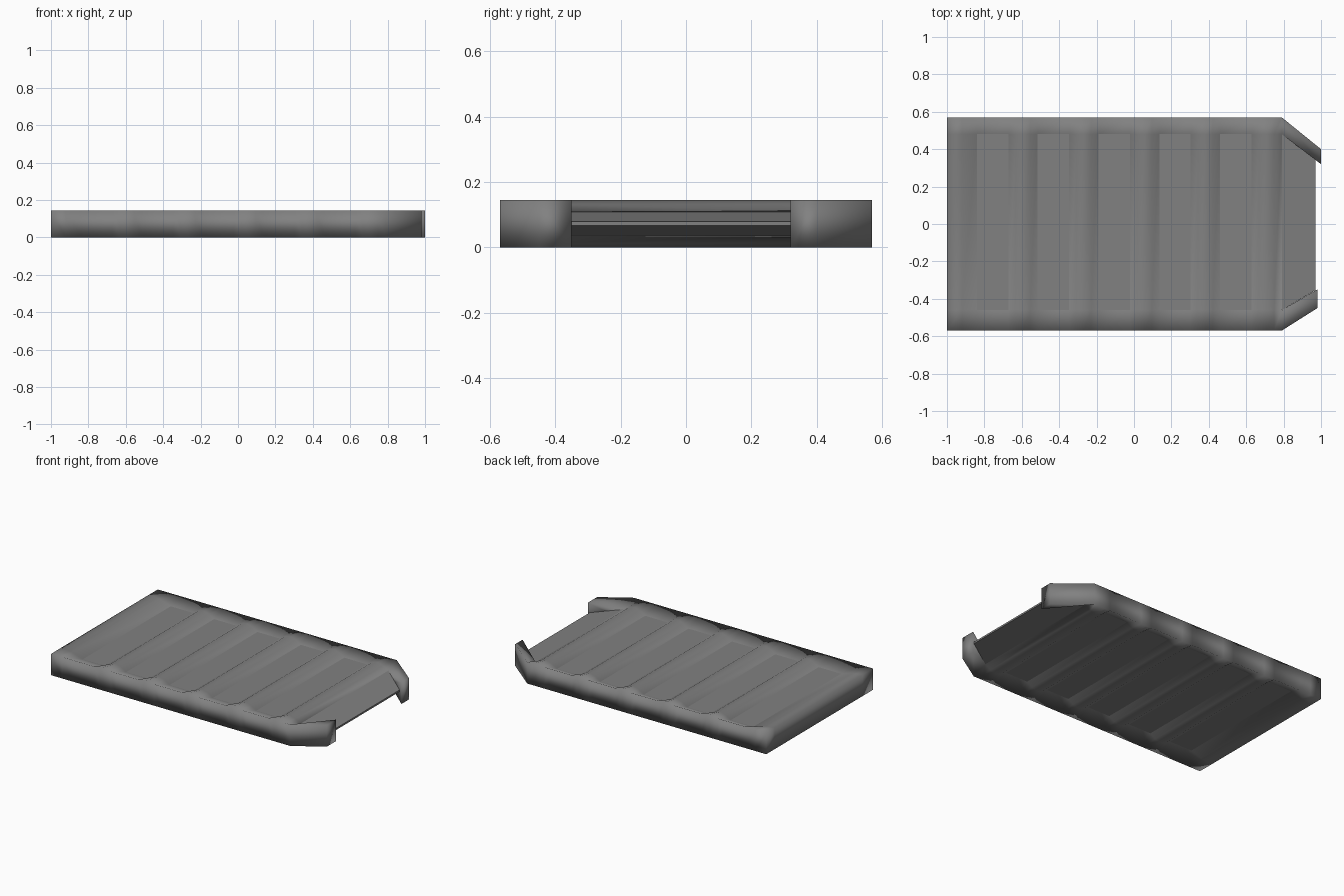
import bpy, bmesh

if "Cube" in bpy.data.objects:
    bpy.data.objects.remove(bpy.data.objects["Cube"])

MID = 0.0725                   # mirror height of the tray
RIM, LIP = 0.0725, 0.036       # half thickness at the rim and at the slots
YS = [-0.57, -0.46, 0.48, 0.57]  # outer sides and slot ends

mat = bpy.data.materials.new("dark_grey")
mat.diffuse_color = (0.22, 0.22, 0.22, 1)
mat.use_nodes = True
mat.node_tree.nodes["Principled BSDF"].inputs["Base Color"].default_value = mat.diffuse_color


def face(bm, points):
    # Skip repeated corners so quads may collapse to triangles
    unique = list(dict.fromkeys(points))
    if len(unique) > 2:
        bm.faces.new([bm.verts.new(p) for p in unique])


def finish(bm, name, smooth):
    bmesh.ops.remove_doubles(bm, verts=bm.verts, dist=1e-5)
    if smooth:
        bmesh.ops.recalc_face_normals(bm, faces=bm.faces)
    for f in bm.faces:
        f.smooth = smooth
    me = bpy.data.meshes.new(name)
    bm.to_mesh(me)
    bm.free()
    me.materials.append(mat)
    ob = bpy.data.objects.new(name, me)
    bpy.context.collection.objects.link(ob)


# Stations along x: (position, half thickness between the side rims, slot starts here)
slots = [(-0.84 + 0.325 * i, -0.672 + 0.325 * i) for i in range(5)]
stations = [(-1.0, RIM, False), (-0.92, 0.062, False)]
for i, (a, b) in enumerate(slots):
    nxt = slots[i + 1][0] if i < 4 else 0.79
    stations += [(a, LIP, True), (b, LIP, False)]
    for t, h in ((0.25, 0.060), (0.5, RIM), (0.75, 0.060)):
        stations.append((b + (nxt - b) * t, h, False))
stations.append((0.79, LIP, False))


def row(station, side):
    x, h, _ = station
    return [(x, y, MID + side * (RIM if k in (0, 3) else h)) for k, y in enumerate(YS)]


# Frame: rims and rounded ribs, top and underside
bm = bmesh.new()
for s, e in zip(stations, stations[1:]):
    for side in (1, -1):
        p, q = row(s, side), row(e, side)
        for k in range(3):
            if not (k == 1 and s[2]):
                face(bm, [p[k], q[k], q[k + 1], p[k + 1]])
    for k in (0, 3):  # side walls
        face(bm, [row(s, 1)[k], row(e, 1)[k], row(e, -1)[k], row(s, -1)[k]])
up, dn = row(stations[0], 1), row(stations[0], -1)
for k in range(3):    # closed end wall
    face(bm, [up[k], up[k + 1], dn[k + 1], dn[k]])

# Angled hooks at the open end
for k_out, k_in, tip_out, tip_in in ((0, 1, (0.98, -0.45), (0.98, -0.35)),
                                     (3, 2, (1.0, 0.40), (1.0, 0.32))):
    edge = {}
    for side in (1, -1):
        r = row(stations[-1], side)
        edge[side] = [r[k_out], (*tip_out, MID + side * RIM),
                      (*tip_in, MID + side * RIM), r[k_in]]
        face(bm, edge[side])
    for i in range(3):  # outer wall, tip and inner wall
        face(bm, [edge[1][i], edge[1][i + 1], edge[-1][i + 1], edge[-1][i]])
finish(bm, "ribbed_frame", True)

# Flat panels in the slots, and a tapering lip at the open end
bm = bmesh.new()
outlines = [[(a, YS[1]), (b, YS[1]), (b, YS[2]), (a, YS[2])] for a, b in slots]
outlines.append([(0.79, YS[1]), (0.97, -0.354), (0.97, 0.345), (0.79, YS[2])])
for o in outlines:
    half = [0.006 if x == 0.97 else LIP for x, _ in o]
    top = [(x, y, MID + h) for (x, y), h in zip(o, half)]
    low = [(x, y, MID - h) for (x, y), h in zip(o, half)]
    face(bm, top)
    face(bm, low[::-1])
    if o is outlines[-1]:  # thin edge of the open end
        face(bm, [top[1], low[1], low[2], top[2]])
finish(bm, "slot_panels", False)
